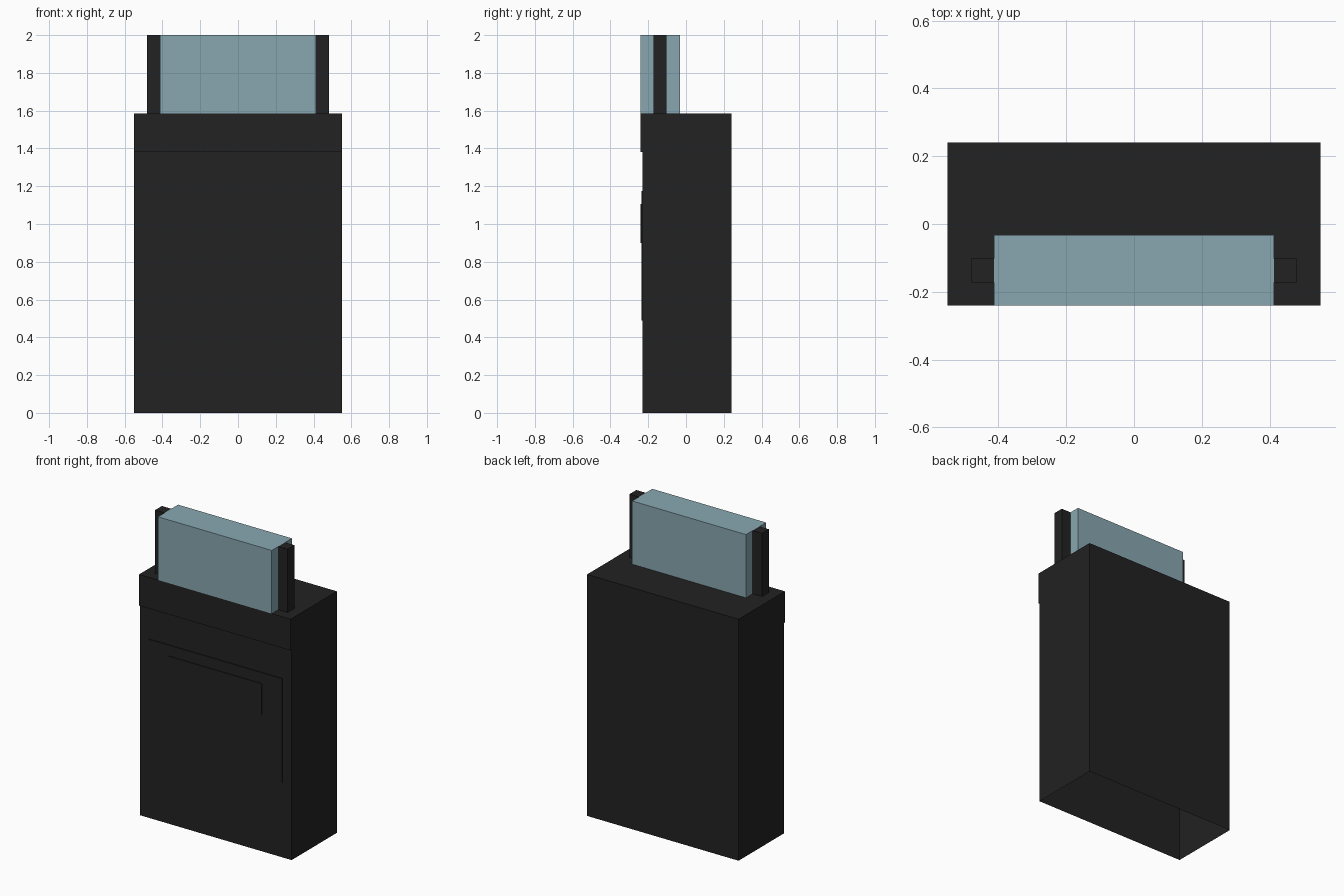
import bpy, bmesh
from mathutils import Vector

if "Cube" in bpy.data.objects:
    bpy.data.objects.remove(bpy.data.objects["Cube"])


def material(name, rgb):
    m = bpy.data.materials.new(name)
    m.diffuse_color = (*rgb, 1)
    m.use_nodes = True
    m.node_tree.nodes["Principled BSDF"].inputs["Base Color"].default_value = m.diffuse_color
    return m


black = material("charcoal black", (0.016, 0.016, 0.016))
blue = material("grey blue", (0.246, 0.387, 0.440))


def box(name, lo, hi, mat, open_bottom=False):
    """Axis-aligned box between two corners, optionally without its floor."""
    lo, hi = Vector(lo), Vector(hi)
    bm = bmesh.new()
    bmesh.ops.create_cube(bm, size=1)
    for v in bm.verts:
        v.co = (lo + hi) / 2 + v.co * (hi - lo)
    bm.normal_update()
    if open_bottom:
        floor = [f for f in bm.faces if f.normal.z < -0.5]
        bmesh.ops.delete(bm, geom=floor, context='FACES_ONLY')
    mesh = bpy.data.meshes.new(name)
    bm.to_mesh(mesh)
    bm.free()
    mesh.materials.append(mat)
    ob = bpy.data.objects.new(name, mesh)
    bpy.context.collection.objects.link(ob)
    return ob


TOP = 1.585      # top of the case
FRONT = -0.229   # front wall of the case

# Hollow case, open underneath
box("case", (-0.55, FRONT, 0), (0.55, 0.24, TOP), black, open_bottom=True)

# Raised band along the top of the front, and two stacked plates below it
box("front_band", (-0.55, -0.24, 1.38), (0.55, FRONT, TOP), black)
box("front_plate", (-0.485, -0.235, 0.49), (0.485, FRONT, 1.175), black)
box("small_plate", (-0.34, -0.24, 0.90), (0.34, -0.235, 1.105), black)

# Blue block standing on the case, flush with the band
box("top_block", (-0.413, -0.24, TOP), (0.413, -0.032, 2), blue)

# Rail on each side of the block
for side, x in (("left", -0.447), ("right", 0.447)):
    box(side + "_rail", (x - 0.034, -0.172, TOP), (x + 0.034, -0.102, 2), black)
